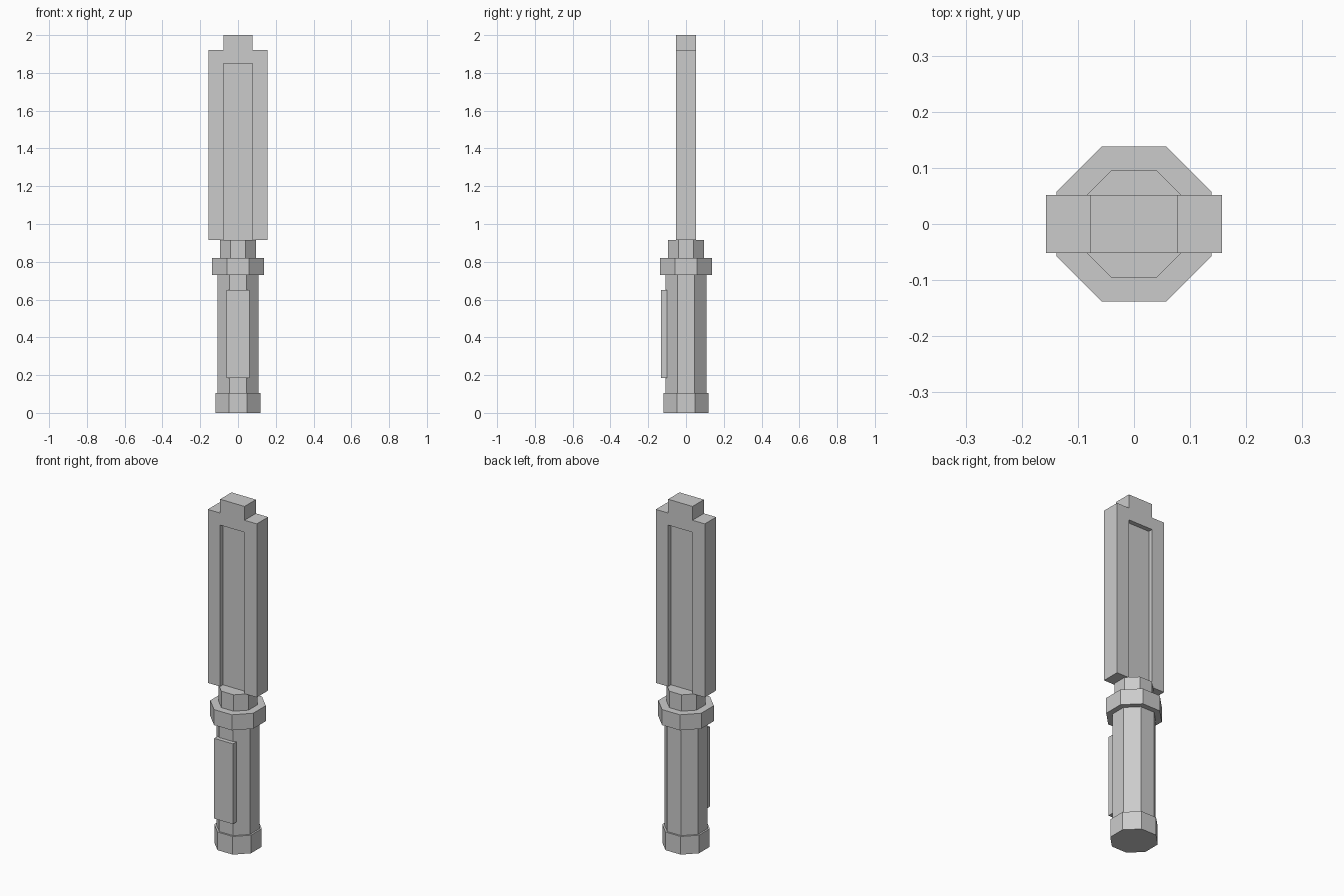
import bpy, bmesh, math
from mathutils import Matrix

if "Cube" in bpy.data.objects:
    bpy.data.objects.remove(bpy.data.objects["Cube"])

grey = bpy.data.materials.new("plain grey")
grey.diffuse_color = (0.6, 0.6, 0.6, 1)
grey.use_nodes = True
grey.node_tree.nodes["Principled BSDF"].inputs["Base Color"].default_value = grey.diffuse_color


def add_object(name, bm):
    bmesh.ops.recalc_face_normals(bm, faces=bm.faces[:])
    mesh = bpy.data.meshes.new(name)
    bm.to_mesh(mesh)
    bm.free()
    mesh.materials.append(grey)
    obj = bpy.data.objects.new(name, mesh)
    bpy.context.collection.objects.link(obj)
    return obj


def octagon(name, apothem, z0, z1):
    # Octagonal prism with a flat side facing front
    bm = bmesh.new()
    r = apothem / math.cos(math.pi / 8)
    bmesh.ops.create_cone(
        bm, cap_ends=True, segments=8, radius1=r, radius2=r, depth=z1 - z0,
        matrix=Matrix.Translation((0, 0, (z0 + z1) / 2)) @ Matrix.Rotation(math.pi / 8, 4, 'Z'))
    return add_object(name, bm)


def extrude_profile(name, points, y0, y1):
    # Front (x, z) outline extruded along y
    bm = bmesh.new()
    face = bm.faces.new([bm.verts.new((x, y0, z)) for x, z in points])
    new = bmesh.ops.extrude_face_region(bm, geom=[face])["geom"]
    bmesh.ops.translate(bm, vec=(0, y1 - y0, 0),
                        verts=[v for v in new if isinstance(v, bmesh.types.BMVert)])
    return add_object(name, bm)


def rect(w, z0, z1):
    return [(-w, z0), (w, z0), (w, z1), (-w, z1)]


# Handle stack
octagon("pommel", 0.118, 0.0, 0.105)
octagon("handle", 0.108, 0.105, 0.73)
octagon("collar", 0.138, 0.73, 0.82)
octagon("neck", 0.096, 0.82, 0.915)

# Raised grip plate on the front
extrude_profile("grip_plate", rect(0.06, 0.185, 0.65), -0.132, -0.1)

# Blade frame: stepped tip, slot open at the bottom
half = [(0.078, 0.915), (0.157, 0.915), (0.157, 1.92), (0.078, 1.92), (0.078, 2.0)]
outline = half + [(-x, z) for x, z in reversed(half)]
outline += [(-0.078, 1.85), (0.078, 1.85)]
extrude_profile("blade_frame", outline, -0.052, 0.052)

# Thinner panel filling the slot, recessed on both sides
extrude_profile("blade_panel", rect(0.078, 0.915, 1.85), -0.026, 0.026)
